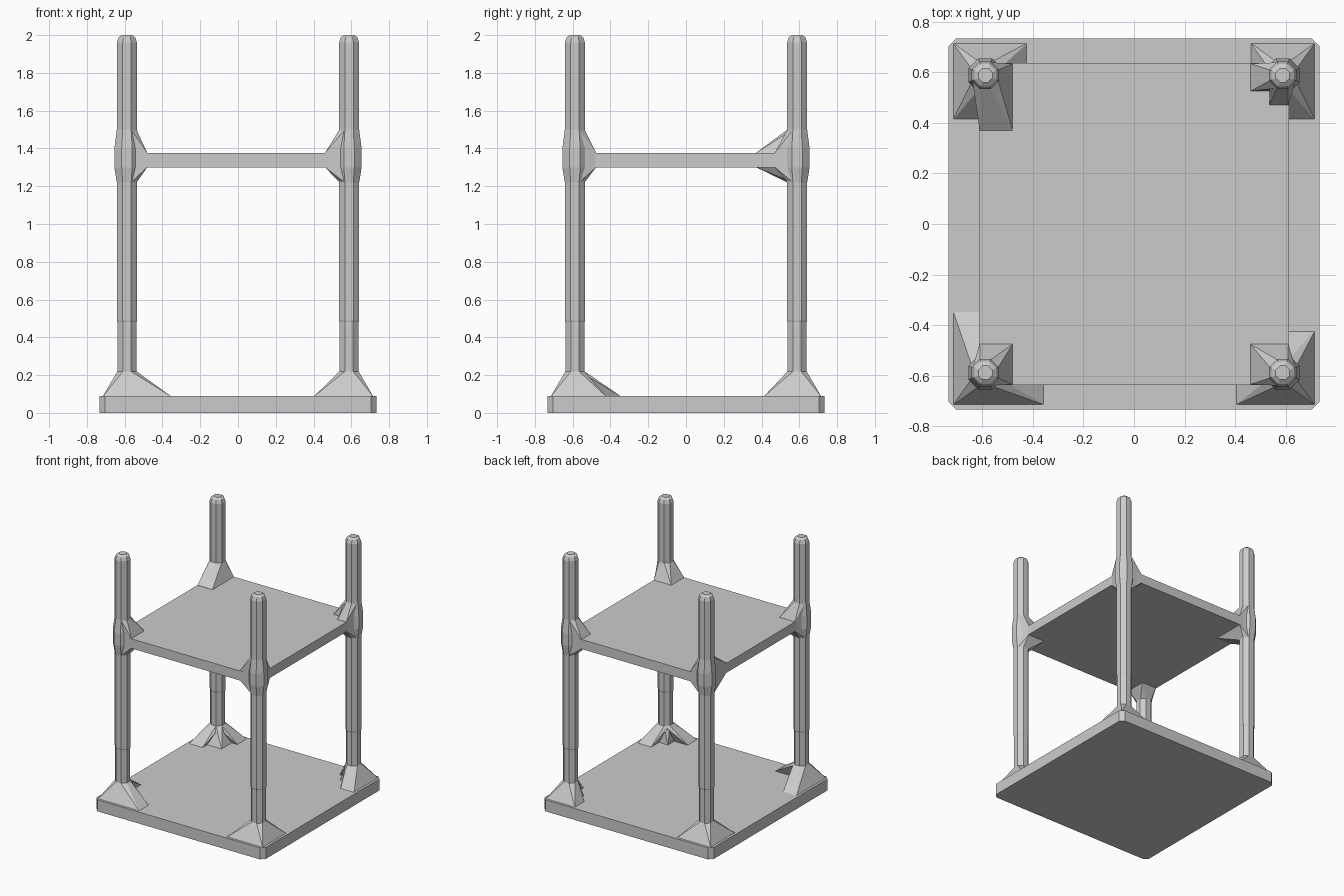
import bpy, bmesh
from math import cos, sin, pi

if "Cube" in bpy.data.objects:
    bpy.data.objects.remove(bpy.data.objects["Cube"])

P = 0.588  # post offset from centre


def finish(name, bm):
    bmesh.ops.recalc_face_normals(bm, faces=bm.faces)
    me = bpy.data.meshes.new(name)
    bm.to_mesh(me)
    bm.free()
    ob = bpy.data.objects.new(name, me)
    bpy.context.collection.objects.link(ob)
    return ob


def slab(name, hx, hy, z0, z1, c):
    """Flat board with chamfered corners."""
    bm = bmesh.new()
    pts = [(hx - c, -hy), (hx, c - hy), (hx, hy - c), (hx - c, hy),
           (c - hx, hy), (-hx, hy - c), (-hx, c - hy), (c - hx, -hy)]
    f = bm.faces.new([bm.verts.new((x, y, z0)) for x, y in pts])
    top = bmesh.ops.extrude_face_region(bm, geom=[f])["geom"]
    bmesh.ops.translate(bm, vec=(0, 0, z1 - z0),
                        verts=[v for v in top if isinstance(v, bmesh.types.BMVert)])
    # extrude drops the source face from the region; close the bottom if needed
    bmesh.ops.holes_fill(bm, edges=[e for e in bm.edges if e.is_boundary])
    return finish(name, bm)


def ring(sx, sy, r, n=8):
    return [(sx * P + r * cos(2 * pi * (i + .5) / n), sy * P + r * sin(2 * pi * (i + .5) / n))
            for i in range(n)]


def post(name, sx, sy, profile):
    """Octagonal turned pole."""
    bm = bmesh.new()
    rows = [[bm.verts.new((x, y, z)) for x, y in ring(sx, sy, r)] for r, z in profile]
    for a, b in zip(rows, rows[1:]):
        for i in range(8):
            j = (i + 1) % 8
            bm.faces.new((a[i], a[j], b[j], b[i]))
    bm.faces.new(rows[0])
    bm.faces.new(rows[-1])
    return finish(name, bm)


def gusset(name, sx, sy, xs, ys, rect_z, ring_z, r=0.055):
    """Convex brace from a rectangle on the board to rings around the post."""
    bm = bmesh.new()
    for z in rect_z:
        for x in xs:
            for y in ys:
                bm.verts.new((sx * x, sy * y, z))
    for z in ring_z:
        for x, y in ring(sx, sy, r):
            bm.verts.new((x, y, z))
    hull = bmesh.ops.convex_hull(bm, input=bm.verts)
    junk = {g for k in ("geom_interior", "geom_unused") for g in hull[k]
            if isinstance(g, bmesh.types.BMVert)}
    bmesh.ops.delete(bm, geom=list(junk), context='VERTS')
    bmesh.ops.dissolve_limit(bm, angle_limit=0.02, verts=bm.verts, edges=bm.edges)
    return finish(name, bm)


# Boards
slab("base_board", 0.733, 0.733, 0, 0.09, 0.03)
slab("upper_shelf", 0.612, 0.636, 1.30, 1.375, 0.005)

# Pole profile with a swollen collar at the shelf
profile = [(0.055, 0.02), (0.055, 0.48), (0.058, 0.49), (0.058, 1.22), (0.072, 1.30),
           (0.072, 1.40), (0.058, 1.50), (0.058, 1.96), (0.048, 1.987), (0.03, 2.0)]

# Per corner: inner reach of the foot arms in x and y, whether the foot is filled,
# and the rectangles bracing the shelf
corners = {
    "front_left": (-1, -1, 0.35, 0.34, False, [(0.48, 0.475)]),
    "front_right": (1, -1, 0.40, 0.42, False, [(0.46, 0.475)]),
    "back_left": (-1, 1, 0.42, 0.41, True, [(0.48, 0.37)]),
    "back_right": (1, 1, 0.46, 0.41, False, [(0.46, 0.525), (0.535, 0.47)]),
}
OUT = 0.717
for name, (sx, sy, ax, ay, filled, braces) in corners.items():
    post(name + "_post", sx, sy, profile)
    # Foot flares: one arm along each board edge plus an inner core
    inner = 0.47 if filled else 0.52
    feet = [((ax, OUT), (0.60, OUT)), ((0.60, OUT), (ay, OUT)),
            ((inner, OUT), (inner, OUT))]
    for i, (xs, ys) in enumerate(feet):
        gusset(f"{name}_foot_{i}", sx, sy, xs, ys, (0.085,), (0.22,))
    # Shelf braces above and below
    for i, (x, y) in enumerate(braces):
        gusset(f"{name}_brace_{i}", sx, sy, (x, 0.61), (y, 0.634),
               (1.301, 1.376), (1.22, 1.50))
